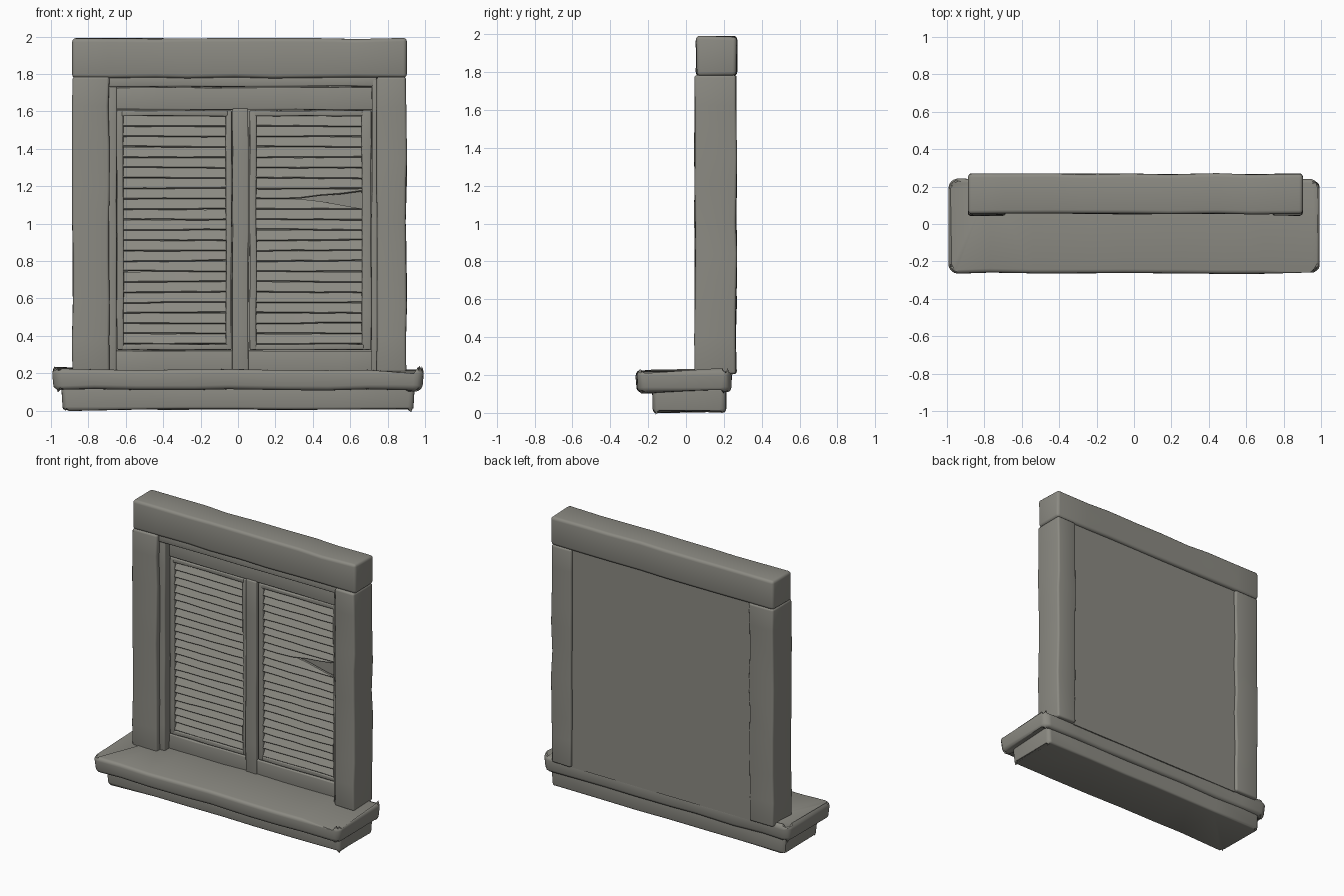
import bpy, bmesh, math, random
from mathutils import Vector, Matrix

if "Cube" in bpy.data.objects:
    bpy.data.objects.remove(bpy.data.objects["Cube"])

random.seed(7)

stone = bpy.data.materials.new("warm_grey")
stone.diffuse_color = (0.26, 0.255, 0.225, 1)
stone.use_nodes = True
stone.node_tree.nodes["Principled BSDF"].inputs["Base Color"].default_value = stone.diffuse_color


def finish(name, bm, smooth=35):
    me = bpy.data.meshes.new(name)
    bmesh.ops.recalc_face_normals(bm, faces=bm.faces)
    bm.to_mesh(me)
    bm.free()
    me.shade_smooth()
    me.set_sharp_from_angle(angle=math.radians(smooth))
    me.materials.append(stone)
    ob = bpy.data.objects.new(name, me)
    bpy.context.collection.objects.link(ob)
    return ob


def sharp_edges(bm):
    return [e for e in bm.edges if len(e.link_faces) == 2 and e.calc_face_angle() > 0.5]


def block(name, x, y, z, bevel=0.01, cuts=0, wobble=0.0, corner=0.0, taper=1.0):
    """Hand-hewn block between the given ranges, cut and wobbled along its longest axis."""
    lo, hi = Vector((x[0], y[0], z[0])), Vector((x[1], y[1], z[1]))
    size, mid = hi - lo, (lo + hi) / 2
    bm = bmesh.new()
    bmesh.ops.create_cube(bm, size=1, matrix=Matrix.Translation(mid) @ Matrix.Diagonal((*size, 1)))
    for v in bm.verts:                       # narrower foot
        if v.co.z < mid.z:
            v.co.x = mid.x + (v.co.x - mid.x) * taper
            v.co.y = mid.y + (v.co.y - mid.y) * (1 - (1 - taper) * 3)
    if corner:                               # rounded plan corners
        up = [e for e in bm.edges if abs(e.verts[0].co.z - e.verts[1].co.z) > size.z * 0.9]
        bmesh.ops.bevel(bm, geom=up, offset=corner, segments=4, profile=0.5, affect='EDGES')
    ax = max(range(3), key=lambda i: size[i])
    normal = Vector([float(i == ax) for i in range(3)])
    for k in range(cuts):
        p = lo + size * ((k + 1 + random.uniform(-.25, .25)) / (cuts + 1))
        bmesh.ops.bisect_plane(bm, geom=bm.verts[:] + bm.edges[:] + bm.faces[:],
                               plane_co=p, plane_no=normal)
    edges = sharp_edges(bm)
    for v in bm.verts:
        for i in range(3):
            if i != ax:
                v.co[i] += random.uniform(-wobble, wobble)
    if bevel:
        bmesh.ops.bevel(bm, geom=edges, offset=bevel, segments=3, profile=0.5,
                        affect='EDGES', clamp_overlap=True)
    return finish(name, bm)


def slat(name, x0, x1, z, pitch, cut_low=0.0, cut_high=0.0, break_x=None):
    """Sloping board; cut_low / cut_high remove part of its height at the right end."""
    bm = bmesh.new()
    rings = []
    n = 5
    slope = random.uniform(-0.007, 0.007)
    for k in range(n + 1):
        t = k / n
        px = x0 + (x1 - x0) * t
        b = max(0, (px - break_x) / (x1 - break_x)) if break_x is not None else 0
        h = pitch * 1.02
        low = -h / 2 + h * cut_low * b
        high = h / 2 - h * cut_high * b
        dz = z + slope * (t - .5) + random.uniform(-.002, .002)
        dy = random.uniform(-.002, .002)

        def face_y(s):
            return 0.166 + 0.028 * s / h + dy
        prof = [(face_y(low), low), (face_y(low) - 0.006, low + .006),
                (face_y(high) - 0.004, high), (face_y(high) + 0.012, high),
                (face_y(low) + 0.014, low)]
        rings.append([bm.verts.new((px, yy, zz + dz)) for yy, zz in prof])
    for a, b in zip(rings, rings[1:]):
        for i in range(5):
            j = (i + 1) % 5
            bm.faces.new((a[i], a[j], b[j], b[i]))
    bm.faces.new(rings[0])
    bm.faces.new(rings[-1][::-1])
    return finish(name, bm, 25)


# Sill: wide rounded slab on a narrower tapered base
block("sill_slab", (-0.995, 0.995), (-0.265, 0.243), (0.112, 0.22), 0.028, 7, 0.004, 0.05, 0.99)
block("sill_base", (-0.945, 0.945), (-0.178, 0.215), (0.006, 0.13), 0.014, 5, 0.003, 0.03, 0.992)

# Outer surround
block("left_post", (-0.885, -0.69), (0.047, 0.266), (0.205, 1.785), 0.014, 7, 0.004)
block("right_post", (0.742, 0.9), (0.047, 0.266), (0.205, 1.785), 0.014, 7, 0.004)
block("lintel", (-0.887, 0.903), (0.055, 0.268), (1.78, 1.99), 0.02, 7, 0.004)

# Inner casing strips
block("left_casing", (-0.7, -0.65), (0.085, 0.235), (0.21, 1.775), 0.008, 6, 0.003)
block("right_casing", (0.715, 0.75), (0.075, 0.235), (0.21, 1.775), 0.008, 6, 0.003)
block("top_casing", (-0.69, 0.742), (0.075, 0.235), (1.733, 1.785), 0.008, 6, 0.003)

# Flat panel closing the back
block("back_panel", (-0.695, 0.745), (0.195, 0.247), (0.2, 1.785), 0)

# Shutter frame
block("top_rail", (-0.655, 0.72), (0.14, 0.2), (1.61, 1.728), 0.006, 5, 0.002)
block("bottom_rail", (-0.655, 0.72), (0.14, 0.2), (0.2, 0.32), 0.006, 5, 0.002)
block("centre_stile", (-0.03, 0.055), (0.128, 0.2), (0.2, 1.615), 0.007, 6, 0.002)

# Two louvred leaves: a rim around a stack of sloping slats
Z0, Z1, N = 0.355, 1.575, 22
pitch = (Z1 - Z0) / N
for side, xa, xb in (("left", -0.648, -0.035), ("right", 0.062, 0.712)):
    ia, ib = xa + 0.036, xb - (0.03 if side == "left" else 0.05)
    rim = (0.142, 0.2)
    block(side + "_leaf_stile_a", (xa, ia), rim, (0.325, 1.605), 0.007, 6, 0.002)
    block(side + "_leaf_stile_b", (ib, xb), rim, (0.325, 1.605), 0.007, 6, 0.002)
    block(side + "_leaf_top", (ia - .01, ib + .01), rim, (Z1, 1.605), 0.006, 3, 0.002)
    block(side + "_leaf_bottom", (ia - .01, ib + .01), rim, (0.325, Z0), 0.006, 3, 0.002)
    for i in range(N):
        z = Z0 + pitch * (i + .5)
        extra = {}
        if side == "right" and i == 13:      # broken slats leave a wedge-shaped gap
            extra = dict(cut_low=0.0, cut_high=0.92, break_x=0.36)
        elif side == "right" and i == 14:
            extra = dict(cut_low=0.75, cut_high=0.0, break_x=0.3)
        slat(f"{side}_slat_{i + 1}", ia - .005, ib + .005, z, pitch, **extra)
